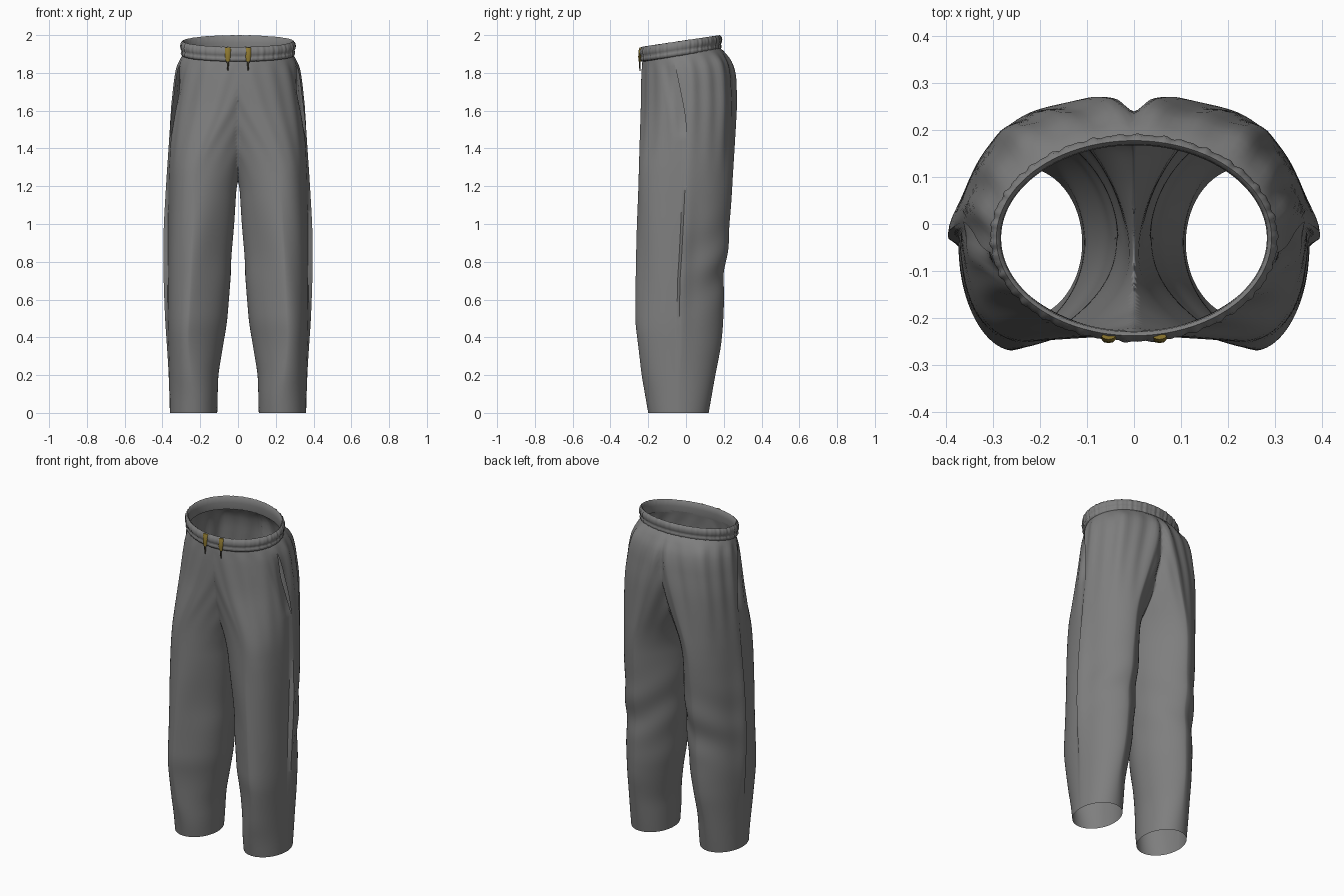
import bpy, bmesh
from math import sin, cos, pi, exp, radians

if "Cube" in bpy.data.objects:
    bpy.data.objects.remove(bpy.data.objects["Cube"])


def material(name, rgb):
    m = bpy.data.materials.new(name)
    m.use_nodes = True
    m.diffuse_color = (*rgb, 1)
    m.node_tree.nodes["Principled BSDF"].inputs["Base Color"].default_value = (*rgb, 1)
    return m


GREY = material("grey cloth", (0.21, 0.21, 0.21))
GOLD = material("dull gold", (0.27, 0.19, 0.03))
DARK = material("dark cord", (0.05, 0.045, 0.03))


def finish(name, bm, mat, angle=50):
    mesh = bpy.data.meshes.new(name)
    bm.to_mesh(mesh)
    bm.free()
    ob = bpy.data.objects.new(name, mesh)
    bpy.context.collection.objects.link(ob)
    mesh.materials.append(mat)
    bpy.ops.object.select_all(action="DESELECT")
    ob.select_set(True)
    bpy.context.view_layer.objects.active = ob
    bpy.ops.object.shade_smooth_by_angle(angle=radians(angle))
    return ob


def smooth(a, b, v):
    t = min(1, max(0, (v - a) / (b - a)))
    return t * t * (3 - 2 * t)


def bump(v, mid, width):
    return exp(-((v - mid) / width) ** 2)


# Leg silhouette: height, outer x, inner x, front y, back y
PROFILE = [
    (0, .36, .11, -.20, .12), (.2, .364, .105, -.235, .155),
    (.35, .369, .08, -.252, .185), (.48, .373, .058, -.268, .198),
    (.7, .372, .04, -.264, .2), (.82, .371, .036, -.262, .215),
    (1, .371, .02, -.26, .232), (1.2, .368, .008, -.255, .245),
    (1.3, .366, -.02, -.252, .25), (1.4, .362, -.07, -.248, .254),
    (1.6, .35, -.18, -.24, .262), (1.75, .332, -.26, -.238, .254),
    (1.82, .316, -.285, -.236, .23), (1.87, .287, -.285, -.23, .18)]


def sample(z):
    for a, b in zip(PROFILE, PROFILE[1:]):
        if z <= b[0]:
            t = max(0, (z - a[0]) / (b[0] - a[0]))
            return [p + (q - p) * t for p, q in zip(a, b)][1:]
    return PROFILE[-1][1:]


def section(z):
    # Averaging neighbouring heights rounds off the profile
    w = min(.04, z, 1.87 - z)
    rows = [sample(z + w * k / 3) for k in range(-3, 4)]
    return [sum(c) / len(rows) for c in zip(*rows)]


TILT = .15


def cloth_point(z, angle):
    outer, inner, front, back = section(z)
    t = angle - .24 * smooth(1.42, 1.85, z) * max(0, cos(angle)) ** 2
    c, s = cos(t), sin(t)
    rear, fore = max(0, s), max(0, -s)
    hw, hd = (outer - inner) / 2, (back - front) / 2
    # Legs are pinched towards the seams, the seat is fuller
    if c > 0:
        leg = smooth(0, .4, z) * (1 - smooth(1.2, 1.55, z))
        p = 1 + .25 * leg + (.12 * fore - .06 * rear) * smooth(1.3, 1.6, z)
        x = hw * c ** p
    else:
        p = 1 + .38 * smooth(0, .4, z) * (1 - smooth(1.35, 1.8, z))
        x = -hw * (-c) ** p
    y = hd * s
    # Gathers below the waist, seat lobes and creases behind the knee
    top = smooth(1.2, 1.75, z) * (1 - smooth(1.8, 1.87, z))
    fold = .005 * sin(17 * t) * top * (1 - .5 * fore)
    fold += .01 * cos(7 * t + .6) * top * rear
    crease = bump(z, .78, .2) * rear ** .5
    fold += .006 * crease * sin(22 * (z + .15 * c * abs(c)) + 1)
    fold += .004 * bump(z, 1, .45) * sin(5 * t + 5 * z) * fore
    x, y = x * (1 + fold / hw), y * (1 + fold / hd)
    # Side seam ridge, front of the leg turned outward, saddle set forward
    x += .024 * bump(t, 0, .22) * bump(z, .85, .45)
    x += .045 * fore ** 2 * smooth(.05, .45, z) * (1 - smooth(1.25, 1.65, z))
    y -= .06 * max(0, -c) ** 2 * bump(z, 1.25, .3)
    x, y = x + (outer + inner) / 2, y + (front + back) / 2
    # Seam groove down the middle of the seat
    y -= .02 * rear * bump(x, 0, .025) * top
    return x, y, z + TILT * (y + .24) * smooth(1.35, 1.87, z)


# Trousers: one leg and half the seat, cut at the centre seam and mirrored
SIDES, LEVELS = 112, 94
SLIT_LOW, SLIT_HIGH = 1.45, 1.82
bm = bmesh.new()
rings = []
for i in range(LEVELS + 1):
    z = 1.87 * i / LEVELS
    ring = [bm.verts.new(cloth_point(z, 2 * pi * j / SIDES)) for j in range(SIDES)]
    # Pocket mouth: the front lip slips just under the rear lip
    if SLIT_LOW < z < SLIT_HIGH:
        depth = sin(pi * (z - SLIT_LOW) / (SLIT_HIGH - SLIT_LOW))
        ring[-1].co = ring[0].co
        ring[-1].co.y += .004 * depth
        for k in range(1, 6):
            ring[-k].co.x -= .03 * depth * (1 - (k - 1) / 5)
    rings.append((z, ring))
for (z0, a), (z1, b) in zip(rings, rings[1:]):
    slit = z0 > SLIT_LOW and z1 < SLIT_HIGH
    for j in range(SIDES):
        k = (j + 1) % SIDES
        if not (slit and k == 0):
            bm.faces.new((a[j], a[k], b[k], b[j]))
bmesh.ops.bisect_plane(bm, geom=bm.verts[:] + bm.edges[:] + bm.faces[:], dist=1e-5,
                       plane_co=(0, 0, 0), plane_no=(1, 0, 0), clear_inner=True)
for v in bm.verts:
    if abs(v.co.x) < 1e-4:
        v.co.x = 0
trousers = finish("trousers", bm, GREY)
mirror = trousers.modifiers.new("Mirror", "MIRROR")
mirror.merge_threshold = .0005


# Waistband: a gathered, two-channel elastic loop
BAND = [(-.006, 1.858), (.005, 1.86), (.011, 1.87), (.01, 1.88), (.007, 1.886),
        (.012, 1.895), (.015, 1.91), (.011, 1.927), (.002, 1.937), (-.006, 1.93),
        (-.008, 1.9), (-.008, 1.87)]
bm = bmesh.new()
loops = []
STEPS = 240
for i in range(STEPS):
    t = 2 * pi * i / STEPS
    ruffle = .0015 * sin(38 * t) + .0015 * sin(61 * t + 1)
    loop = []
    for off, z in BAND:
        r = off + (ruffle if off > .003 else 0)
        x, y = (.29 + r) * cos(t), -.03 + (.205 + r) * sin(t)
        loop.append(bm.verts.new((x, y, z + ruffle * .4 + TILT * (y + .24))))
    loops.append(loop)
for i, a in enumerate(loops):
    b = loops[(i + 1) % STEPS]
    for j in range(len(BAND)):
        k = (j + 1) % len(BAND)
        bm.faces.new((a[j], b[j], b[k], a[k]))
finish("waistband", bm, GREY, 60)


# Drawcord ends: a gold tab with a thin dark tail on each side
def taper(name, x, stations, mat):
    bm = bmesh.new()
    prev = None
    for z, y, w, d in stations:
        ring = [bm.verts.new((x + w * cos(pi * k / 4), y + d * sin(pi * k / 4), z))
                for k in range(8)]
        if prev:
            for k in range(8):
                n = (k + 1) % 8
                bm.faces.new((ring[k], ring[n], prev[n], prev[k]))
        else:
            bm.faces.new(ring)
        prev = ring
    bm.faces.new(prev[::-1])
    finish(name, bm, mat)


for side, x in (("left", .054), ("right", -.054)):
    taper(side + "_cord_tab", x,
          [(1.934, -.238, .015, .007), (1.92, -.244, .016, .007),
           (1.885, -.246, .014, .007), (1.86, -.245, .01, .006)], GOLD)
    taper(side + "_cord_tail", x,
          [(1.865, -.245, .006, .005), (1.835, -.245, .005, .004),
           (1.81, -.244, .002, .002)], DARK)
